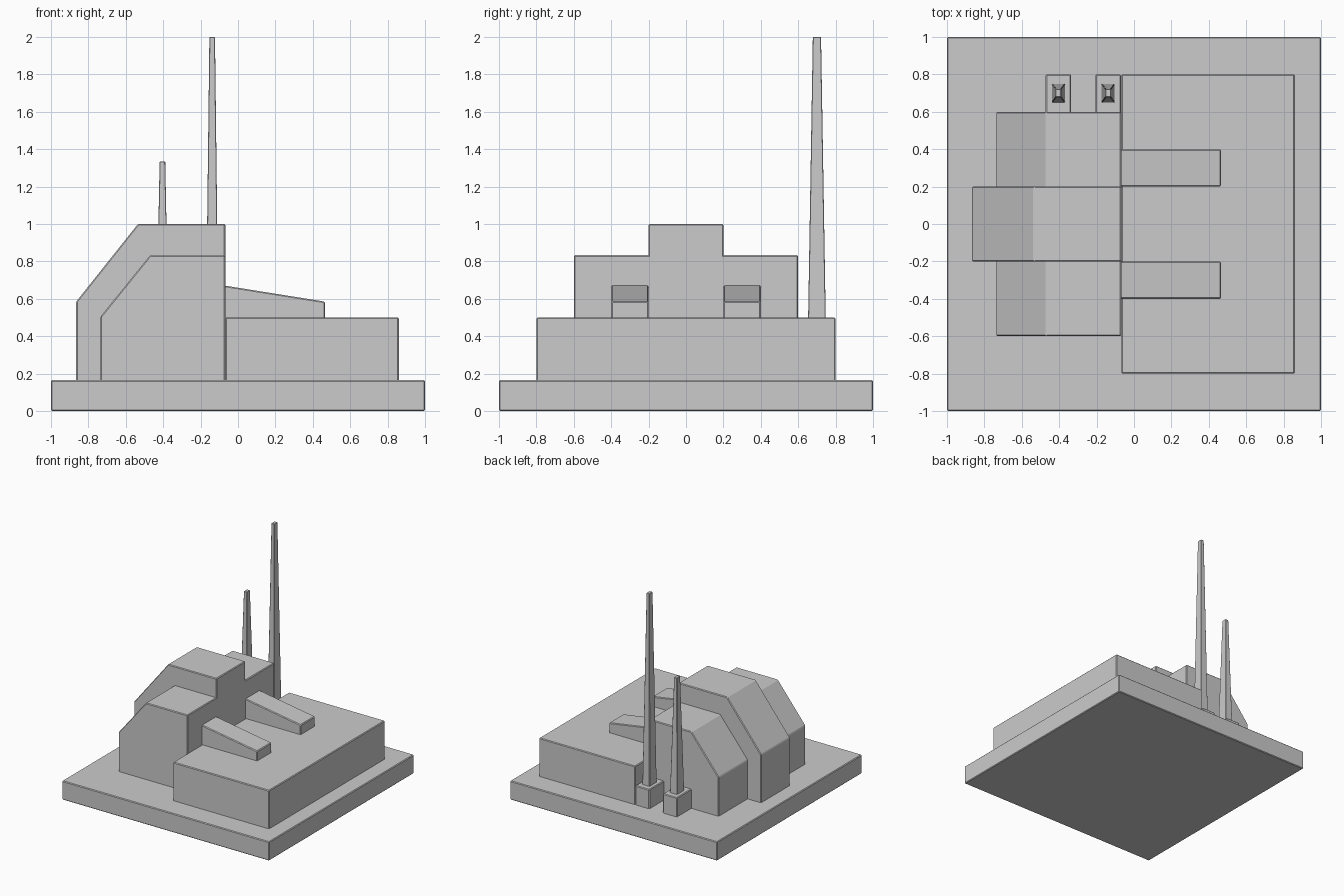
import bpy, bmesh

if "Cube" in bpy.data.objects:
    bpy.data.objects.remove(bpy.data.objects["Cube"])


def finish(name, bm, bevel=0.006):
    bmesh.ops.recalc_face_normals(bm, faces=bm.faces)
    mesh = bpy.data.meshes.new(name)
    bm.to_mesh(mesh)
    bm.free()
    ob = bpy.data.objects.new(name, mesh)
    bpy.context.collection.objects.link(ob)
    if bevel:
        mod = ob.modifiers.new("edge_bevel", 'BEVEL')
        mod.width, mod.segments = bevel, 1
    return ob


def extrude_y(name, profile, y0, y1):
    """Extrude an (x, z) profile from y0 to y1."""
    bm = bmesh.new()
    face = bm.faces.new([bm.verts.new((x, y0, z)) for x, z in profile])
    new = bmesh.ops.extrude_face_region(bm, geom=[face])["geom"]
    verts = [v for v in new if isinstance(v, bmesh.types.BMVert)]
    bmesh.ops.translate(bm, verts=verts, vec=(0, y1 - y0, 0))
    return finish(name, bm)


def box(name, x0, x1, y0, y1, z0, z1):
    return extrude_y(name, [(x0, z0), (x1, z0), (x1, z1), (x0, z1)], y0, y1)


def tapered_stack(name, x, y, z0, z1, base, top):
    """Four-sided chimney; base and top are (x, y) half widths."""
    bm = bmesh.new()
    bmesh.ops.create_cube(bm, size=2)
    for v in bm.verts:
        hx, hy = top if v.co.z > 0 else base
        v.co = (x + v.co.x * hx, y + v.co.y * hy, z1 if v.co.z > 0 else z0)
    return finish(name, bm, 0.003)


GROUND = 0.165   # top of the base slab
WALL = -0.068    # shared wall between the stepped building and the low hall

# Base slab and low hall
box("base_slab", -1, 1, -1, 1, 0, GROUND)
box("low_hall", WALL, 0.86, -0.8, 0.8, GROUND - 0.02, 0.5)

# Tall central block with sloping face, and two lower wings
extrude_y("central_block", [(-0.865, GROUND - 0.02), (WALL, GROUND - 0.02), (WALL, 1.0),
                            (-0.535, 1.0), (-0.865, 0.585)], -0.2, 0.2)
wing = [(-0.735, GROUND - 0.02), (WALL, GROUND - 0.02), (WALL, 0.833),
        (-0.47, 0.833), (-0.735, 0.505)]
buttress = [(WALL - 0.03, 0.48), (0.465, 0.48), (0.465, 0.585), (WALL - 0.03, 0.675)]
for side, s in (("front", -1), ("rear", 1)):
    extrude_y(side + "_wing", wing, s * 0.19, s * 0.6)
    # Sloping roof buttress
    extrude_y(side + "_roof_buttress", buttress, s * 0.2, s * 0.4)

# Chimneys on square plinths
for label, x, height in (("short", -0.404, 1.335), ("tall", -0.138, 2.0)):
    box(label + "_chimney_plinth", x - 0.068, x + 0.068, 0.59, 0.8, GROUND - 0.02, 0.333)
    tapered_stack(label + "_chimney", x, 0.7, 0.32, height, (0.035, 0.05), (0.015, 0.022))
